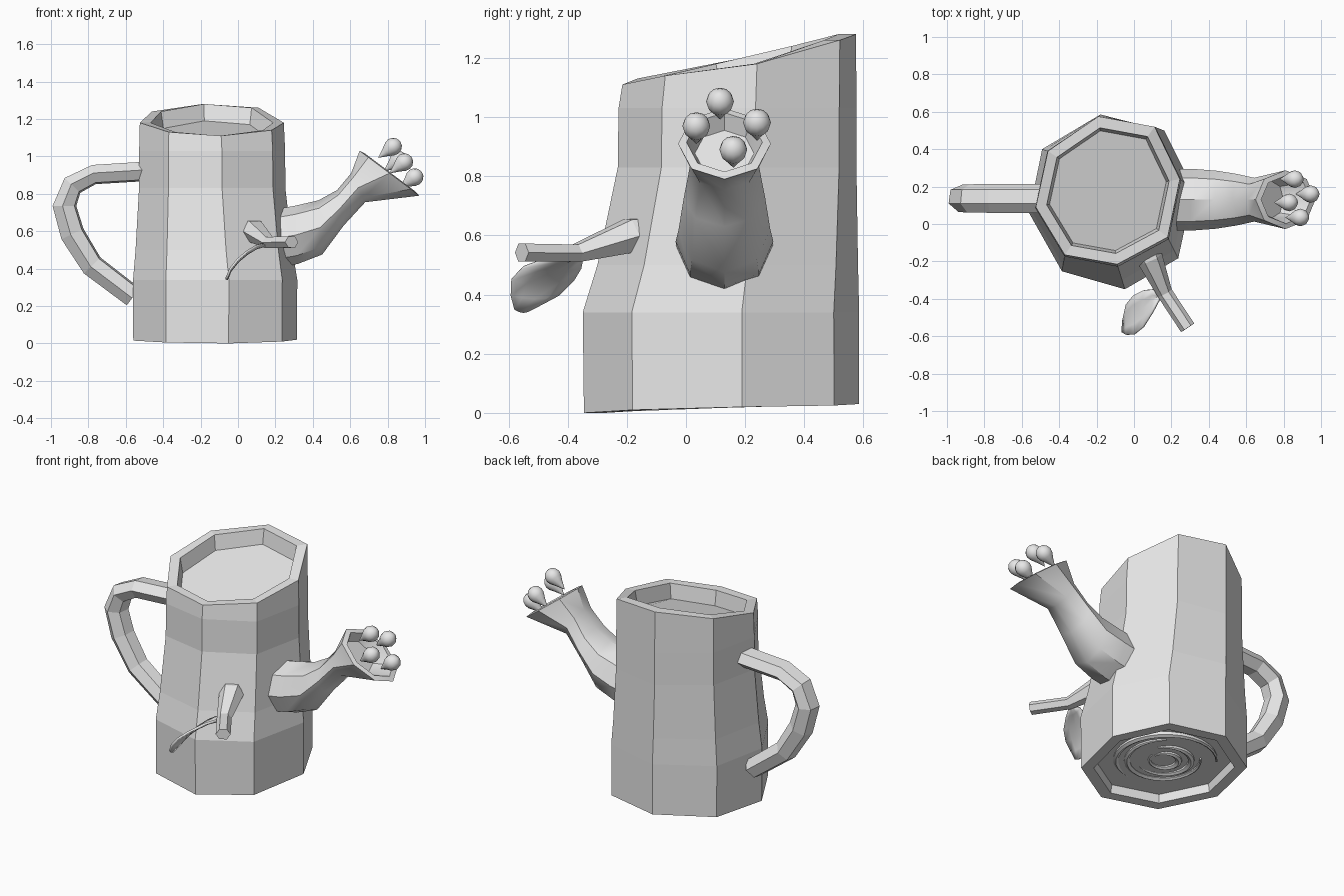
import bpy, bmesh, math
from mathutils import Vector

if "Cube" in bpy.data.objects:
    bpy.data.objects.remove(bpy.data.objects["Cube"])

mat = bpy.data.materials.new("plain grey")
mat.diffuse_color = (0.8, 0.8, 0.8, 1)
mat.use_nodes = True
mat.node_tree.nodes["Principled BSDF"].inputs["Base Color"].default_value = mat.diffuse_color


def make(name, rings, caps=True, smooth=False, closed=True):
    """Skin a list of equal-length point rings into a mesh object."""
    bm = bmesh.new()
    rows = [[bm.verts.new(p) for p in r] for r in rings]
    n = len(rows[0])
    for a, b in zip(rows, rows[1:]):
        for i in range(n if closed else n - 1):
            j = (i + 1) % n
            bm.faces.new((a[i], a[j], b[j], b[i]))
    if caps:
        bm.faces.new(rows[0][::-1])
        bm.faces.new(rows[-1])
    bmesh.ops.recalc_face_normals(bm, faces=bm.faces)
    me = bpy.data.meshes.new(name)
    bm.to_mesh(me)
    bm.free()
    ob = bpy.data.objects.new(name, me)
    bpy.context.collection.objects.link(ob)
    me.materials.append(mat)
    if smooth:
        bpy.ops.object.select_all(action='DESELECT')
        ob.select_set(True)
        bpy.context.view_layer.objects.active = ob
        bpy.ops.object.shade_smooth_by_angle(angle=math.radians(40))
    return ob


def tube(path, radii, sides, side_axis, turn=0.0):
    """Rings around a path; side_axis is the sideways direction."""
    pts = [Vector(p) for p in path]
    rings = []
    for i, p in enumerate(pts):
        t = (pts[min(i + 1, len(pts) - 1)] - pts[max(i - 1, 0)]).normalized()
        s = Vector(side_axis)
        s = (s - t * s.dot(t)).normalized()
        u = t.cross(s)
        ru, rs = radii[i]
        rings.append([p + s * rs * math.cos(a) + u * ru * math.sin(a)
                      for a in (turn + 2 * math.pi * k / sides for k in range(sides))])
    return rings


# Eight-sided log body, widening towards the foot
foot = [(-.05, -.345), (.235, -.18), (.315, .19), (.16, .50),
        (-.18, .585), (-.49, .40), (-.56, .06), (-.385, -.25)]
head = [(-.09, -.215), (.18, -.07), (.245, .24), (.11, .52),
        (-.19, .575), (-.46, .39), (-.525, .09), (-.37, -.165)]
head_z = [1.11, 1.14, 1.18, 1.26, 1.28, 1.24, 1.18, 1.13]
foot_z = [0, .01, .02, .025, .03, .025, .015, .005]


def band(z, f, grow=1.0):
    return [((a[0] + (b[0] - a[0]) * f) * grow, (a[1] + (b[1] - a[1]) * f), z)
            for a, b in zip(foot, head)]


def inset(ring, scale, dz):
    c = sum((Vector(p) for p in ring), Vector()) / len(ring)
    return [(c.x + (p[0] - c.x) * scale, c.y + (p[1] - c.y) * scale, p[2] + dz) for p in ring]


bottom = [(p[0], p[1], z) for p, z in zip(foot, foot_z)]
top = [(p[0], p[1], z) for p, z in zip(head, head_z)]
make("log_body", [inset(bottom, .83, .05), inset(bottom, .85, 0), bottom,
                  band(.34, -.03), band(.50, .35), band(.83, .88), band(1.03, .9),
                  top, inset(top, .85, 0), inset(top, .81, -.09)])

# Growth-ring ridges carved in relief under the foot
for k, (r, start, sweep) in enumerate([(.07, 0, 6.2), (.14, .6, 4.6), (.20, 2.4, 4.8), (.27, 4.4, 4.4)]):
    path = []
    for i in range(21):
        a = start + sweep * i / 20
        rr = r + .02 * i / 20
        path.append((-.125 + rr * math.cos(a), .12 + rr * math.sin(a), .065))
    size = [(.017 * math.sin(math.pi * (i + 1) / 22) + .003,) * 2 for i in range(21)]
    make(f"growth_ring_{k + 1}", tube(path, size, 6, (0, 0, 1)), smooth=True)

# Bent branch handle
handle = [(-.49, .92), (-.77, .903), (-.885, .845), (-.928, .735),
          (-.885, .585), (-.78, .417), (-.56, .25)]
make("handle", tube([(x, .137, z) for x, z in handle],
                    [(.056, .078), (.056, .078), (.062, .076), (.068, .074),
                     (.07, .072), (.066, .07), (.062, .068)], 6, (0, 1, 0), .15))

# Flared spout: each section is upper point, lower point, half width
sections = [((.16, .71), (.18, .40), .163), ((.30, .735), (.32, .425), .165),
            ((.43, .765), (.45, .475), .155), ((.53, .82), (.565, .63), .138),
            ((.605, .91), (.68, .755), .117), ((.65, 1.03), (.97, .79), .157),
            ((.68, 1.015), (.945, .815), .128), ((.665, .955), (.80, .80), .10)]
rings = []
for up, low, w in sections:
    u, l = Vector((up[0], .13, up[1])), Vector((low[0], .13, low[1]))
    rings.append([(u + l) / 2 + (u - l) / 2 * math.cos(k * math.pi / 4)
                  + Vector((0, w, 0)) * math.sin(k * math.pi / 4) for k in range(8)])
make("spout", rings, smooth=True)

# Water drops leaving the spout, tips pointing back to it
axis = Vector((-.8, 0, -.6))
profile = [(-.046, .004), (-.04, .024), (-.022, .041), (0, .047),
           (.022, .042), (.05, .026), (.08, .011), (.1, .001)]
for k, c in enumerate([(.83, .115, 1.053), (.89, .035, .97), (.86, .24, .982), (.945, .16, .89)]):
    path = [Vector(c) + axis * d for d, r in profile]
    make(f"water_drop_{k + 1}", tube(path, [(r, r) for d, r in profile], 12, (0, 1, 0)), smooth=True)

# Cut twig at the front
make("twig", tube([(.07, -.15, .60), (.085, -.185, .60), (.165, -.37, .54), (.287, -.555, .542)],
                  [(.066, .075), (.064, .07), (.034, .042), (.035, .042)], 6, (1, .6, 0)))

# Curved leaf: x, z, near y, far y
leaf_rows = [(.15, .535, -.365, -.375), (.10, .522, -.35, -.47), (.05, .492, -.355, -.55),
             (0, .45, -.38, -.59), (-.04, .40, -.43, -.592), (-.06, .352, -.52, -.58)]
rings = []
for x, z, y0, y1 in leaf_rows:
    rings.append([(x, y0 + (y1 - y0) * t, z - .012 * math.sin(math.pi * t)) for t in (0, .25, .5, .75, 1)])
leaf = make("leaf", rings, caps=False, smooth=True, closed=False)
solid = leaf.modifiers.new("thickness", 'SOLIDIFY')
solid.thickness = .012
solid.offset = 0
